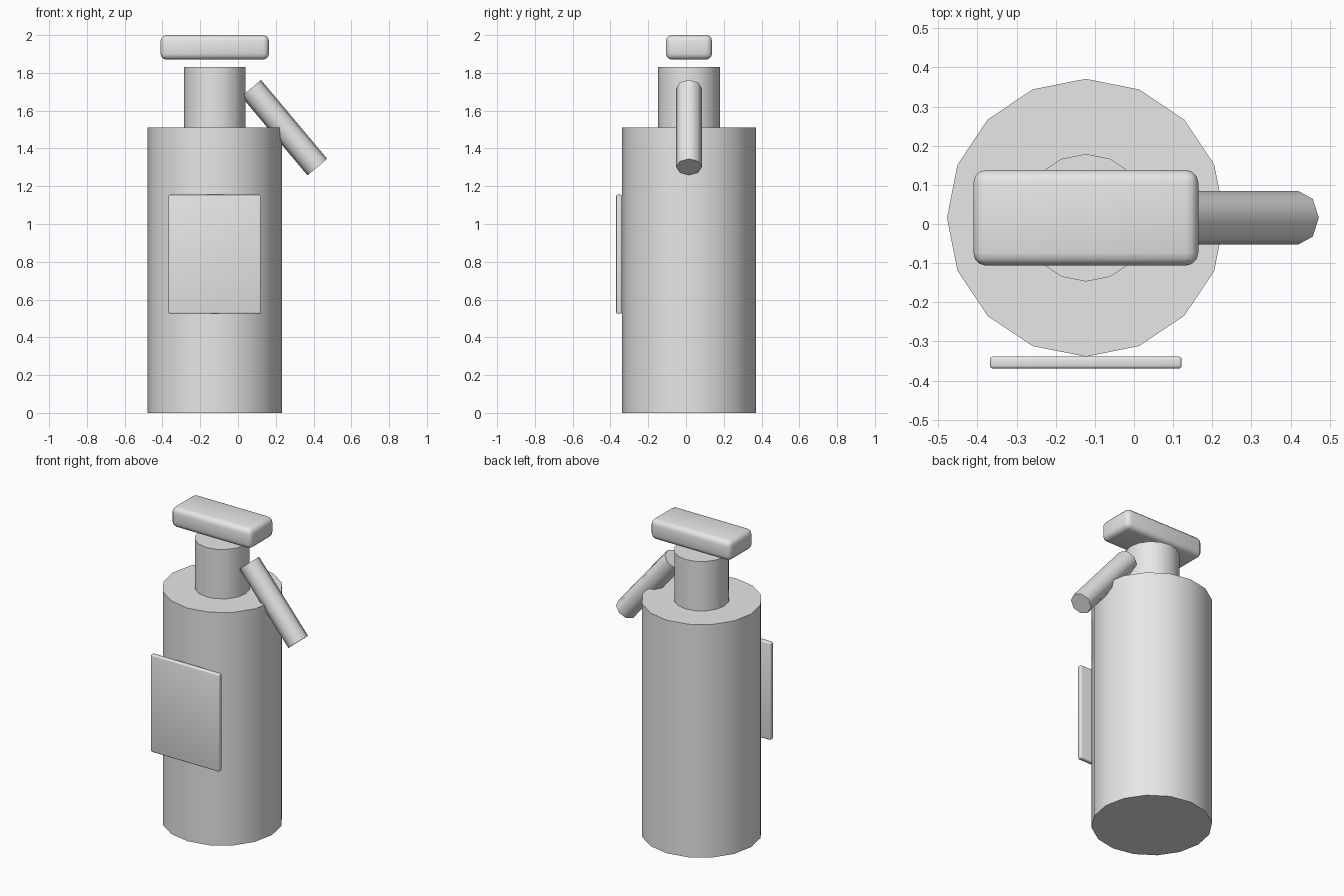
import bpy
from math import radians

cube = bpy.data.objects.get("Cube")
if cube:
    bpy.data.objects.remove(cube, do_unlink=True)

# Single grey finish
grey = bpy.data.materials.new("light_grey")
grey.use_nodes = True
colour = (0.8, 0.8, 0.8, 1)
grey.diffuse_color = colour
grey.node_tree.nodes["Principled BSDF"].inputs["Base Color"].default_value = colour

AXIS_X, AXIS_Y = -0.123, 0.016


def finish(name):
    obj = bpy.context.object
    obj.name = name
    obj.data.materials.append(grey)
    bpy.ops.object.shade_smooth_by_angle(angle=radians(50))
    return obj


def cylinder(name, sides, radius, depth, centre, tilt=0):
    bpy.ops.mesh.primitive_cylinder_add(
        vertices=sides, radius=radius, depth=depth,
        location=centre, rotation=(0, radians(tilt), 0))
    return finish(name)


def rounded_box(name, size, centre, bevel):
    bpy.ops.mesh.primitive_cube_add(size=1, location=centre)
    bpy.context.object.scale = size
    bpy.ops.object.transform_apply(location=False, rotation=False, scale=True)
    mod = bpy.context.object.modifiers.new("rounding", "BEVEL")
    mod.width = bevel
    mod.segments = 3
    bpy.ops.object.modifier_apply(modifier=mod.name)
    return finish(name)


# Tank and neck
cylinder("tank", 16, 0.355, 1.51, (AXIS_X, AXIS_Y, 0.755))
cylinder("neck", 16, 0.163, 0.32, (AXIS_X, AXIS_Y, 1.67))

# Handle floating just above the neck
rounded_box("handle", (0.575, 0.245, 0.13), (AXIS_X, AXIS_Y, 1.935), 0.033)

# Slanted nozzle on the left side
cylinder("nozzle", 8, 0.068, 0.545, (0.245, AXIS_Y, 1.51), -40)

# Label plate on the front
rounded_box("label_plate", (0.49, 0.031, 0.63), (AXIS_X, -0.354, 0.84), 0.008)
